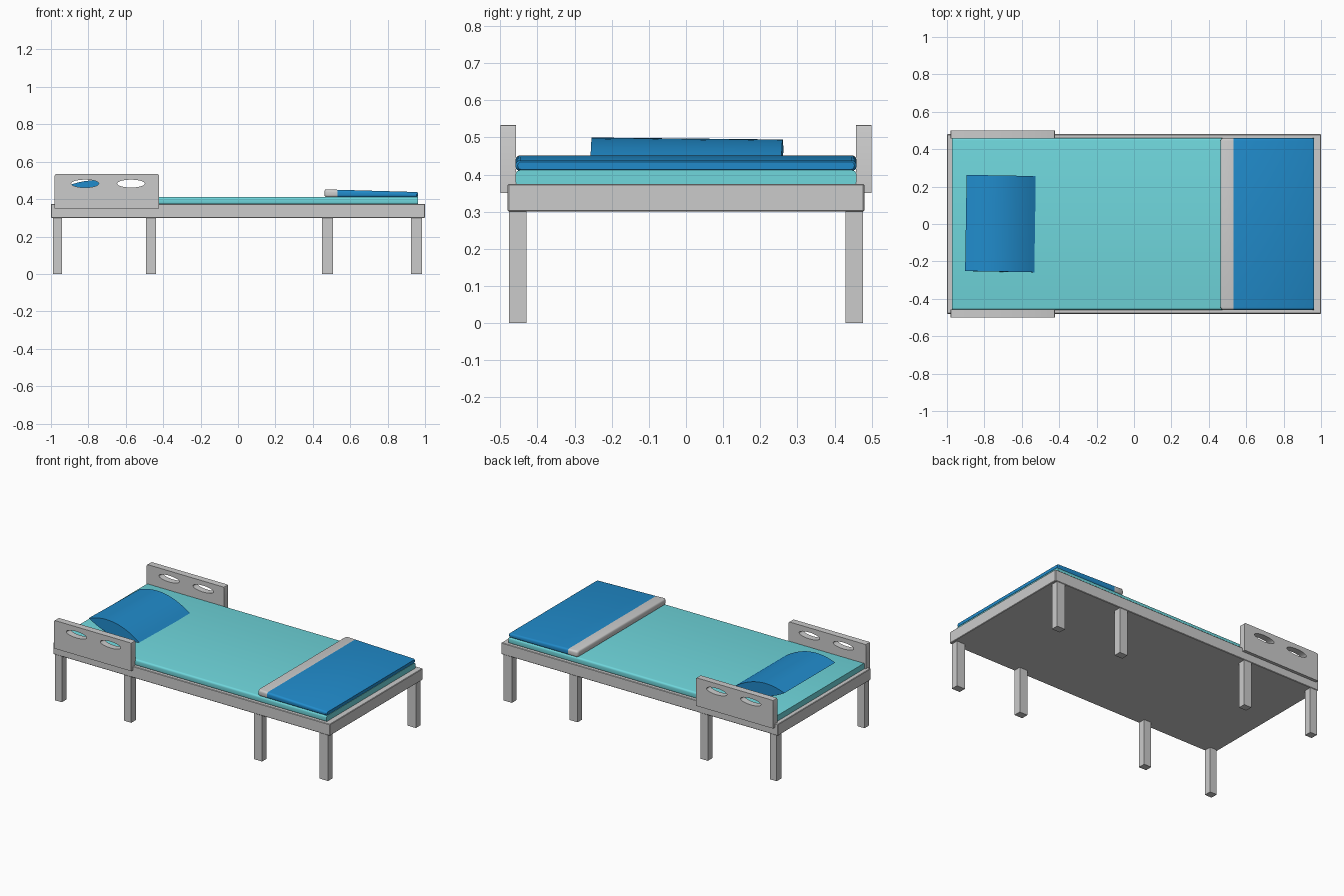
import bpy, bmesh, math
from mathutils import Matrix

if "Cube" in bpy.data.objects:
    bpy.data.objects.remove(bpy.data.objects["Cube"])


def material(name, rgb):
    m = bpy.data.materials.new(name)
    m.diffuse_color = (*rgb, 1)
    m.use_nodes = True
    m.node_tree.nodes["Principled BSDF"].inputs["Base Color"].default_value = m.diffuse_color
    return m


BLUE = material("blue cloth", (0.015, 0.26, 0.60))
TEAL = material("teal cloth", (0.16, 0.68, 0.72))


def finish(ob, mat=None, angle=None):
    if mat:
        ob.data.materials.append(mat)
    if angle:
        bpy.ops.object.select_all(action='DESELECT')
        ob.select_set(True)
        bpy.context.view_layer.objects.active = ob
        bpy.ops.object.shade_smooth_by_angle(angle=math.radians(angle))
    return ob


def box(name, x, y, z, bevel=0):
    bm = bmesh.new()
    bmesh.ops.create_cube(bm, size=1)
    for v in bm.verts:
        v.co = [a[0] + (c + .5) * (a[1] - a[0]) for a, c in zip((x, y, z), v.co)]
    if bevel:
        bmesh.ops.bevel(bm, geom=bm.edges[:], offset=bevel, segments=1, affect='EDGES')
    me = bpy.data.meshes.new(name)
    bm.to_mesh(me)
    ob = bpy.data.objects.new(name, me)
    bpy.context.collection.objects.link(ob)
    return ob


def loft(name, rings, mat=None, angle=40):
    """Skin a list of equal closed rings and cap both ends."""
    bm = bmesh.new()
    loops = [[bm.verts.new(p) for p in r] for r in rings]
    n = len(loops[0])
    for a, b in zip(loops, loops[1:]):
        for i in range(n):
            j = (i + 1) % n
            bm.faces.new((a[i], a[j], b[j], b[i]))
    bm.faces.new(loops[0])
    bm.faces.new(loops[-1])
    bmesh.ops.recalc_face_normals(bm, faces=bm.faces[:])
    me = bpy.data.meshes.new(name)
    bm.to_mesh(me)
    ob = bpy.data.objects.new(name, me)
    bpy.context.collection.objects.link(ob)
    return finish(ob, mat, angle)


def ring(x, hw, z0, z1, r, seg=4):
    """Rounded rectangle across the bed at station x."""
    pts = []
    for k, (sy, zc) in enumerate(((1, z1 - r), (-1, z1 - r), (-1, z0 + r), (1, z0 + r))):
        for i in range(seg + 1):
            a = math.pi / 2 * (k + i / seg)
            pts.append((x, sy * (hw - r) + r * math.cos(a), zc + r * math.sin(a)))
    return pts


# Bed frame and eight legs
box("bed_frame", (-1, 1), (-.48, .48), (.30, .375), .003)
for i, (x0, x1) in enumerate(((-.99, -.94), (-.492, -.438), (.45, .508), (.925, .985))):
    for side, y in (("front", (-.477, -.43)), ("back", (.43, .477))):
        box(f"{side}_leg_{i + 1}", (x0, x1), y, (0, .302))

# Mattress
loft("mattress", [ring(-.972, .459, .37, .412, .012), ring(.962, .459, .37, .412, .012)], TEAL)

# Folded blanket with a grey turned-over edge
loft("blanket_fold", [ring(.462, .445, .418, .445, .012), ring(.466, .454, .413, .450, .013),
                      ring(.474, .459, .410, .452, .013), ring(.532, .459, .410, .450, .013)])
loft("blanket", [ring(.532, .459, .410, .450, .013), ring(.955, .459, .410, .438, .012),
                 ring(.962, .453, .414, .434, .009)], BLUE)

# Pillow: leaning lens section extruded across the bed
N = 14
us = [-1 + 2 * i / N for i in range(N + 1)]
section = [(.185 * u, -.029 * u + .051 * (1 - u * u)) for u in us]
section += [(.185 * u, -.029 * u - .040 * (1 - u * u)) for u in us[-2:0:-1]]
pillow = loft("pillow", [[(x, y, z) for x, z in section] for y in (-.257, .257)], BLUE, 35)
pillow.matrix_world = (Matrix.Translation((-.714, .002, .442)) @ Matrix.Rotation(math.radians(-.9), 4, 'Z')
                       @ Matrix.Rotation(math.radians(-.6), 4, 'X'))

# Side rails with two oval hand holes each
def rail(name, y):
    cu = bpy.data.curves.new(name, 'CURVE')
    cu.dimensions = '2D'
    cu.fill_mode = 'BOTH'
    cu.extrude = .0215
    c = .008
    x0, x1, z0, z1 = -.98, -.422, .35, .534
    outline = [(x0, z0), (x1, z0), (x1, z1 - c), (x1 - .3 * c, z1 - .3 * c), (x1 - c, z1),
               (x0 + c, z1), (x0 + .3 * c, z1 - .3 * c), (x0, z1 - c)]
    loops = [outline]
    for cx in (-.818, -.572):
        loops.append([(cx + .074 * math.cos(t * math.pi / 16), .483 + .021 * math.sin(t * math.pi / 16))
                      for t in range(32)])
    for pts in loops:
        s = cu.splines.new('POLY')
        s.points.add(len(pts) - 1)
        for p, q in zip(s.points, pts):
            p.co = (*q, 0, 1)
        s.use_cyclic_u = True
    tmp = bpy.data.objects.new(name + "_curve", cu)
    bpy.context.collection.objects.link(tmp)
    me = bpy.data.meshes.new_from_object(tmp.evaluated_get(bpy.context.evaluated_depsgraph_get()))
    bpy.data.objects.remove(tmp)
    me.transform(Matrix.Translation((0, y, 0)) @ Matrix.Rotation(math.pi / 2, 4, 'X'))
    bm = bmesh.new()
    bm.from_mesh(me)
    bmesh.ops.remove_doubles(bm, verts=bm.verts[:], dist=1e-5)
    bmesh.ops.recalc_face_normals(bm, faces=bm.faces[:])
    bm.to_mesh(me)
    ob = bpy.data.objects.new(name, me)
    bpy.context.collection.objects.link(ob)
    finish(ob, None, 30)


rail("front_rail", -.4785)
rail("back_rail", .4785)
